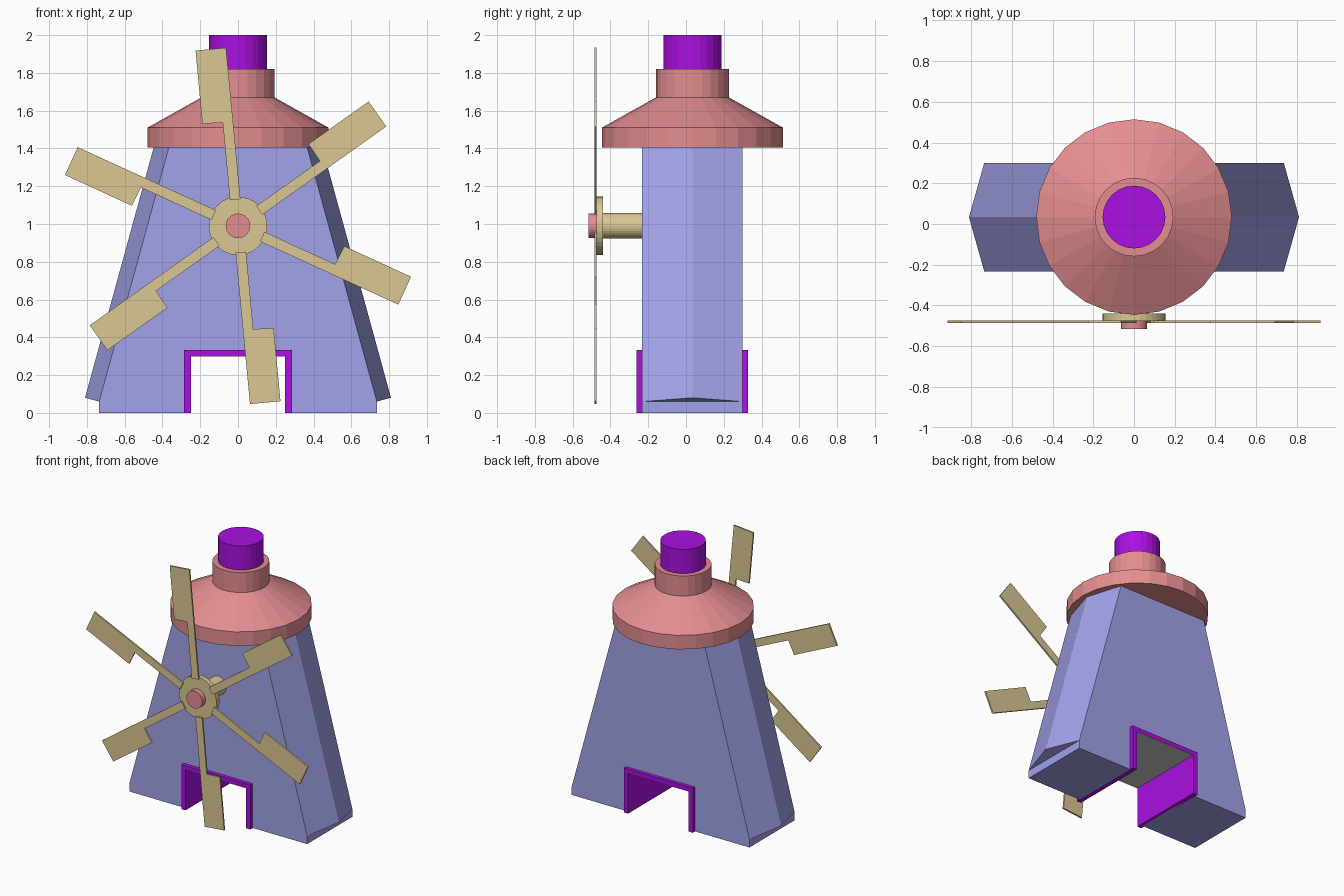
import bpy, bmesh
from math import sin, cos, tau, radians

if "Cube" in bpy.data.objects:
    bpy.data.objects.remove(bpy.data.objects["Cube"])


def material(name, rgb):
    m = bpy.data.materials.new(name)
    m.diffuse_color = (*rgb, 1)
    m.use_nodes = True
    m.node_tree.nodes["Principled BSDF"].inputs["Base Color"].default_value = m.diffuse_color
    return m


BLUE = material("blue", (0.36, 0.36, 0.82))
PINK = material("pink", (0.78, 0.27, 0.28))
PURPLE = material("purple", (0.40, 0.005, 0.75))
SAND = material("sand", (0.70, 0.57, 0.29))
CY = 0.034        # centre line of the tower in y
HUB_Z = 0.99


def loft(name, rings, mat, closed=True):
    """Skin a list of equal-length point rings and cap both ends."""
    bm = bmesh.new()
    vs = [[bm.verts.new(p) for p in ring] for ring in rings]
    n = len(vs[0])
    for a, b in zip(vs, vs[1:]):
        for i in range(n):
            j = (i + 1) % n
            bm.faces.new((a[i], a[j], b[j], b[i]))
    bm.faces.new(vs[0])
    bm.faces.new(vs[-1])
    bmesh.ops.recalc_face_normals(bm, faces=bm.faces)
    me = bpy.data.meshes.new(name)
    bm.to_mesh(me)
    bm.free()
    ob = bpy.data.objects.new(name, me)
    bpy.context.collection.objects.link(ob)
    if mat:
        me.materials.append(mat)
    return ob


def extrude_y(name, outline, y0, y1, mat):
    """Extrude an x-z outline between two y positions."""
    return loft(name, [[(x, y, z) for x, z in outline] for y in (y0, y1)], mat)


def circle(r, n):
    return [(r * cos(tau * i / n), r * sin(tau * i / n)) for i in range(n)]


def lathe_z(name, profile, mat, n=24):
    """Stack circles (radius, z) around the tower axis."""
    return loft(name, [[(x, y + CY, z) for x, y in circle(r, n)] for r, z in profile], mat)


def disc_y(name, r, y0, y1, mat, n=32):
    return extrude_y(name, [(x, z + HUB_Z) for x, z in circle(r, n)], y0, y1, mat)


def mirrored(half):
    """Complete a right-hand outline with its left-hand copy."""
    return half + [(-x, z) for x, z in reversed(half)]


# Tower slab with a doorway passing through it
extrude_y("tower_body", mirrored([(0.27, 0.32), (0.27, 0), (0.735, 0), (0.735, 0.06),
                                  (0.362, 1.42)]), -0.233, 0.30, BLUE)

# Ridged sloping side panels
for side, name in ((1, "right_side_panel"), (-1, "left_side_panel")):
    loft(name, [[(side * (0.735 + dx), -0.233, 0.06 + dz),
                 (side * (0.81 + dx), CY, 0.08 + dz),
                 (side * (0.735 + dx), 0.30, 0.06 + dz)]
                for dx, dz in ((0, 0), (-0.373, 1.36))], BLUE)

# Door frame lining the passage, with a plain ceiling plate
extrude_y("door_frame", mirrored([(0.25, 0.30), (0.25, 0), (0.285, 0), (0.285, 0.332)]),
          -0.262, 0.327, PURPLE)
extrude_y("passage_ceiling", mirrored([(0.249, 0.298), (0.249, 0.31)]), -0.261, 0.326, None)

# Roof and chimney
lathe_z("roof", [(0.48, 1.405), (0.48, 1.51), (0.193, 1.67), (0.193, 1.82)], PINK)
lathe_z("chimney", [(0.154, 1.80), (0.154, 2.0)], PURPLE)

# Axle, hub and hub cap
disc_y("axle", 0.068, -0.45, -0.22, SAND)
disc_y("hub", 0.155, -0.475, -0.44, SAND)
disc_y("hub_cap", 0.065, -0.516, -0.47, PINK)

# Six sails: arm plus offset paddle in one outline
SAIL = [(0.14, -0.026), (0.945, -0.024), (0.945, 0.138), (0.555, 0.138),
        (0.552, 0.03), (0.14, 0.03)]
for k in range(6):
    a = radians(35.3 + 60 * k)
    extrude_y(f"sail_{k + 1}", [(u * cos(a) - v * sin(a), HUB_Z + u * sin(a) + v * cos(a))
                                for u, v in SAIL], -0.485, -0.473, SAND)
